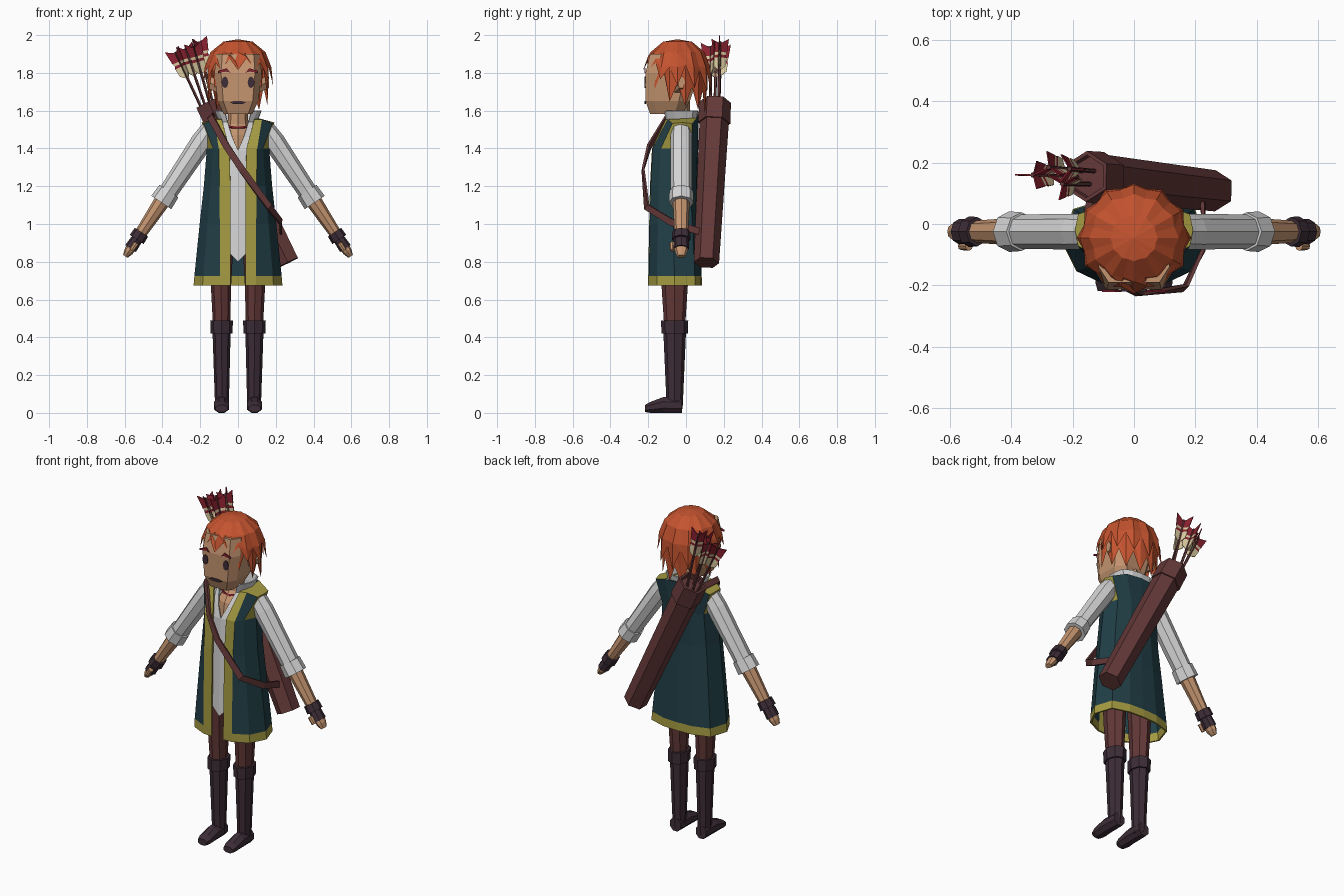
import bpy, bmesh, math
from mathutils import Vector as V, Matrix

if "Cube" in bpy.data.objects:
    bpy.data.objects.remove(bpy.data.objects["Cube"])

def mat(name, hexa):
    m = bpy.data.materials.new(name)
    ch = [int(hexa[i:i + 2], 16) / 255 for i in (0, 2, 4)]
    m.diffuse_color = [((c + .055) / 1.055) ** 2.4 if c > .04 else c / 12.92 for c in ch] + [1]
    m.use_nodes = True
    m.node_tree.nodes["Principled BSDF"].inputs["Base Color"].default_value = m.diffuse_color
    return m

HAIR, SKIN, TEAL = mat("orange_hair", "C4532F"), mat("skin", "C59570"), mat("teal_cloth", "213F47")
GOLD, WHITE, DARK = mat("gold_trim", "A59B42"), mat("white_cloth", "D6D6D6"), mat("dark_leather", "3D2D37")
BROWN, RED, CREAM = mat("brown_leather", "643838"), mat("crimson", "8A2230"), mat("cream", "DCCBA0")

def build(name, verts, faces, mats, idx=None, mirror=False, thick=0):
    """Mesh object from generated data, with optional mirror and thickness."""
    me = bpy.data.meshes.new(name)
    me.from_pydata([tuple(v) for v in verts], [], faces)
    for m in mats:
        me.materials.append(m)
    if idx:
        me.polygons.foreach_set("material_index", idx)
    bm = bmesh.new()
    bm.from_mesh(me)
    bmesh.ops.recalc_face_normals(bm, faces=bm.faces)
    bm.to_mesh(me)
    bm.free()
    ob = bpy.data.objects.new(name, me)
    bpy.context.collection.objects.link(ob)
    if mirror:
        ob.modifiers.new("mirror", "MIRROR").use_clip = True
    if thick:
        s = ob.modifiers.new("thickness", "SOLIDIFY")
        s.thickness, s.offset = thick, 0
    return ob

def prism(name, m, secs, axis=(0, 0, 1), u=(1, 0, 0), n=8, rot=0.0, mirror=False):
    """Loft n-gons (cx, cy, cz, ru, rv) standing square to an axis."""
    axis, u = V(axis).normalized(), V(u)
    w = axis.cross(u).normalized()
    verts = []
    for x, y, z, ru, rv in secs:
        for i in range(n):
            a = 2 * math.pi * i / n + rot
            verts.append(V((x, y, z)) + u * ru * math.cos(a) + w * rv * math.sin(a))
    k = len(secs)
    faces = [(r * n + i, r * n + (i + 1) % n, (r + 1) * n + (i + 1) % n, (r + 1) * n + i)
             for r in range(k - 1) for i in range(n)]
    faces += [tuple(range(n)), tuple(range((k - 1) * n, k * n))]
    return build(name, verts, faces, [m], mirror=mirror)

def shell(name, rows, mats, rule=None, extra=(), thick=.01):
    """Mirrored half garment: rows of points from front opening to back centre."""
    c = len(rows[0])
    verts = [p for r in rows for p in r]
    faces, idx = [], []
    for r in range(len(rows) - 1):
        for i in range(c - 1):
            faces.append((r * c + i, r * c + i + 1, (r + 1) * c + i + 1, (r + 1) * c + i))
            idx.append(rule(r, i) if rule else 0)
    for f in extra:
        faces.append(f)
        idx.append(1)
    return build(name, verts, faces, mats, idx, True, thick)

# Boots, cuffs, feet and trousers
LX, LY = -.087, -.06
prism("boots", DARK, [(LX + .002, LY, .02, .036, .042), (LX, LY, .43, .048, .06)], mirror=True)
prism("boot_cuffs", DARK, [(LX, LY, .42, .058, .07), (LX, LY, .49, .06, .072)], mirror=True)
prism("feet", DARK, [(LX, -.02, .04, .038, .043), (LX, -.12, .042, .042, .045), (LX, -.19, .029, .042, .031),
                     (LX, -.218, .023, .034, .02)], (0, -1, 0), (1, 0, 0), 8, math.pi / 8, True)
prism("trousers", BROWN, [(LX, LY, .45, .045, .055), (LX - .003, LY, .68, .054, .07), (LX, LY, .95, .065, .08)], mirror=True)

# Long open coat with gold trim
def coat_row(z, w, yf, yb, x0=.04):
    return [(x0, yf, z), (x0 + .055, yf + .003, z), (.8 * w, yf + .045, z), (w, (yf + yb) / 2, z),
            (.85 * w, yb - .03, z), (.42 * w, yb, z), (0, yb + .005, z)]
coat = [coat_row(.675, .23, -.195, .075), coat_row(.725, .226, -.195, .073), coat_row(1.0, .198, -.19, .06),
        coat_row(1.2, .176, -.186, .05), coat_row(1.4, .16, -.175, .055, .045),
        [(.085, -.105, 1.55), (.125, -.095, 1.55), (.178, -.07, 1.53), (.188, -.02, 1.535),
         (.178, .03, 1.53), (.1, .055, 1.56), (0, .06, 1.57)]]
shell("coat", coat, [TEAL, GOLD], lambda r, i: int(r == 0 or i == 0 or (r == 4 and i in (2, 3))),
      [tuple(35 + i for i in range(6))])

# Shirt with pointed hem, open neck and collar
def shirt_row(z, w, yf, z0=None):
    return [(0, yf, z0 or z), (.08, yf + .01, z), (.68 * w, yf + .06, z), (.88 * w, -.05, z),
            (.7 * w, .02, z), (.35 * w, .035, z), (0, .04, z)]
shirt = [shirt_row(.88, .19, -.18, .8), shirt_row(1.2, .165, -.172), shirt_row(1.39, .155, -.165),
         [(.03, -.143, 1.46), (.075, -.128, 1.46), (.12, -.08, 1.46), (.13, -.02, 1.46), (.12, .03, 1.46), (.06, .045, 1.46), (0, .05, 1.46)],
         [(.055, -.1, 1.54), (.075, -.09, 1.54), (.09, -.06, 1.54), (.1, -.02, 1.54), (.09, .03, 1.54), (.05, .05, 1.55), (0, .055, 1.55)],
         [(.07, -.115, 1.595), (.1, -.1, 1.6), (.12, -.06, 1.6), (.122, -.02, 1.6), (.11, .035, 1.6), (.06, .058, 1.6), (0, .064, 1.6)]]
shell("shirt_and_collar", shirt, [WHITE], thick=.006)

# Chest, neck and necklace
prism("chest_and_neck", SKIN, [(0, -.05, 1.34, .1, .105), (0, -.04, 1.47, .09, .09),
                               (0, -.03, 1.53, .055, .055), (0, -.03, 1.65, .05, .05)])
bpy.ops.mesh.primitive_torus_add(major_segments=12, minor_segments=4, major_radius=.064, minor_radius=.007,
                                 location=(0, -.038, 1.525), rotation=(.25, 0, 0))
bpy.context.object.name = "necklace"
bpy.context.object.data.materials.append(RED)

# Arms: everything is placed along one shoulder-to-fingertip axis
A, B = V((.165, -.025, 1.475)), V((.592, -.025, .835))
def arm(name, m, secs, off=(0, 0, 0)):
    pts = []
    for t, ry, rw in secs:
        p = A.lerp(B, t) + V(off)
        pts.append((p.x, p.y, p.z, ry, rw))
    prism(name, m, pts, B - A, (0, 1, 0), 8, 0, True)
arm("sleeves", WHITE, [(-.04, .055, .05), (.06, .058, .058), (.5, .056, .05)])
arm("sleeve_cuffs", WHITE, [(.47, .063, .06), (.565, .066, .064)])
arm("forearms", SKIN, [(.5, .046, .045), (.86, .035, .03)])
arm("wrist_wraps", DARK, [(.81, .048, .042), (.87, .05, .044)])
arm("gloves", DARK, [(.85, .038, .03), (.945, .042, .034)])
arm("fingers", SKIN, [(.93, .036, .027), (.97, .034, .025), (1.01, .022, .014)])
arm("thumbs", SKIN, [(.9, .016, .015), (.96, .014, .013)], (-.012, -.046, 0))

# Head with boxy cross-sections
def head_ring(z, hx, y0, y1):
    c = .72
    my, hy = (y0 + y1) / 2, (y1 - y0) / 2
    q = [(c, -1), (1, -.6), (1, .5), (.6, 1)]
    return [(hx * a, my + hy * b, z) for a, b in q + [(-a, b) for a, b in q[::-1]]]
hv = [p for r in [(1.582, .075, -.19, -.02), (1.65, .108, -.214, .02), (1.8, .125, -.214, .07),
                  (1.9, .115, -.19, .06)] for p in head_ring(*r)]
hf = [(r * 8 + i, r * 8 + (i + 1) % 8, r * 8 + 8 + (i + 1) % 8, r * 8 + 8 + i) for r in range(3) for i in range(8)]
build("head", hv, hf + [tuple(range(8)), tuple(range(24, 32))], [SKIN])
prism("ears", SKIN, [(.11, -.045, 1.735, .035, .045), (.165, -.025, 1.75, .02, .035)], (1, 0, 0), (0, 1, 0), 6, 0, True)

# Face details as thin plates
FY = (0, -1, 0)
prism("eyes", DARK, [(.069, -.211, 1.75, .018, .031), (.069, -.219, 1.75, .018, .031)], FY, n=8, mirror=True)
prism("mouth", DARK, [(0, -.211, 1.643, .043, .009), (0, -.219, 1.643, .043, .009)], FY, n=6)
brow = [(.04, 1.8), (.06, 1.825), (.105, 1.81), (.105, 1.8), (.06, 1.808)]
build("eyebrows", [(x, -.218, z) for x, z in brow], [tuple(range(5))], [RED], mirror=True, thick=.006)

# Hair: two overlapping caps with zigzag hems
def hair(name, k, lift, odd):
    n, verts = 24, [(0, -.045, 1.978 - (1 - k) * .2)]
    for rad, z in ((.075, 1.965), (.14, 1.91), (.17, 1.83), (0, 0)):
        for i in range(n):
            a = 2 * math.pi * i / n
            t = 1 - abs(a - math.pi) / math.pi          # 0 front, 1 back
            hem = 1.815 if t < .2 else (1.73 if t < .35 else 1.715 - .13 * t)
            tip = (i + odd) % 2 == 0
            hem += lift * min(1, max(0, t - .2) * 3)
            if not tip:
                hem += .06 if t < .2 else .11
            r, h = rad, z
            if not rad:
                r, h = (.186 if tip else .168) - .02 * max(0, 1.7 - hem) / .1, hem
            else:
                h = max(z, hem + .012)
                r *= 1.04 if tip else .97
            verts.append((r * k * math.sin(a), -.045 - r * k * .98 * math.cos(a), h - (1 - k) * .2))
    faces = [(0, 1 + i, 1 + (i + 1) % n) for i in range(n)]
    for q in range(3):
        for i in range(n):
            a, b = 1 + q * n + i, 1 + q * n + (i + 1) % n
            faces += [(a, b, b + n), (a, b + n, a + n)]
    build(name, verts, faces, [HAIR])
hair("hair_outer", 1.0, .09, 0)
hair("hair_inner", .93, 0, 1)

# Quiver across the back
Q0, Q1 = V((.265, .108, .795)), V((-.155, .155, 1.645))
def quiver(name, secs):
    pts = [(*Q0.lerp(Q1, t), r, r) for t, r in secs]
    ax = (Q1 - Q0).normalized()
    prism(name, BROWN, pts, ax, (V((0, 1, 0)) - ax * ax.y).normalized(), 6)
quiver("quiver", [(0, .067), (.9, .078)])
quiver("quiver_rim", [(.87, .086), (1, .083), (1, .07), (.97, .068)])

# Arrows: shaft and three striped vanes each
def arrow(k, foot, tip):
    foot, tip = V(foot), V(tip)
    ax = (tip - foot).normalized()
    u = ax.cross(V((0, 1, 0))).normalized()
    prism("arrow_shaft_%d" % k, BROWN, [(*foot, .008, .008), (*(tip - ax * .02), .008, .008)], ax, u, 5)
    verts, faces, idx = [], [], []
    prof = [(.17, .012, 0), (.15, .034, 0), (.105, .04, 1), (.09, .036, 0), (.075, .042, 1), (0, .052, 1)]
    for j in range(3):
        d = Matrix.Rotation(j * 2.094 + .5 * k, 3, ax) @ u
        s = len(verts)
        for back, w, c in prof:
            notch = .03 if back == 0 else 0
            verts += [tip - ax * (back + notch), tip - ax * back + d * w]
        for q in range(5):
            faces.append((s + 2 * q, s + 2 * q + 1, s + 2 * q + 3, s + 2 * q + 2))
            idx.append((0, 0, 1, 0, 1)[q])
    build("arrow_vanes_%d" % k, verts, faces, [CREAM, RED], idx, thick=.005)
for k, (foot, tip) in enumerate([((-.14, .15, 1.5), (-.34, .16, 1.93)), ((-.13, .17, 1.5), (-.285, .185, 1.95)),
                                 ((-.1, .17, 1.5), (-.215, .18, 1.985)), ((-.11, .13, 1.5), (-.24, .13, 1.96))]):
    arrow(k, foot, tip)

# Strap from quiver over the shoulder and across the chest
path = [V(p) for p in [(-.13, .12, 1.53), (-.145, .05, 1.575), (-.145, -.1, 1.565), (-.06, -.195, 1.41),
                       (.02, -.228, 1.29), (.165, -.208, 1.09), (.228, -.08, 1.01), (.225, .07, .96)]]
sv = []
for i, p in enumerate(path):
    tan = (path[min(i + 1, 7)] - path[max(i - 1, 0)]).normalized()
    out = V((p.x, p.y + .04, .12 if 0 < i < 3 else 0)).normalized()
    w = tan.cross(out).normalized() * .018
    sv += [p + w, p - w]
build("strap", sv, [(2 * i, 2 * i + 1, 2 * i + 3, 2 * i + 2) for i in range(7)], [BROWN], thick=.012)
